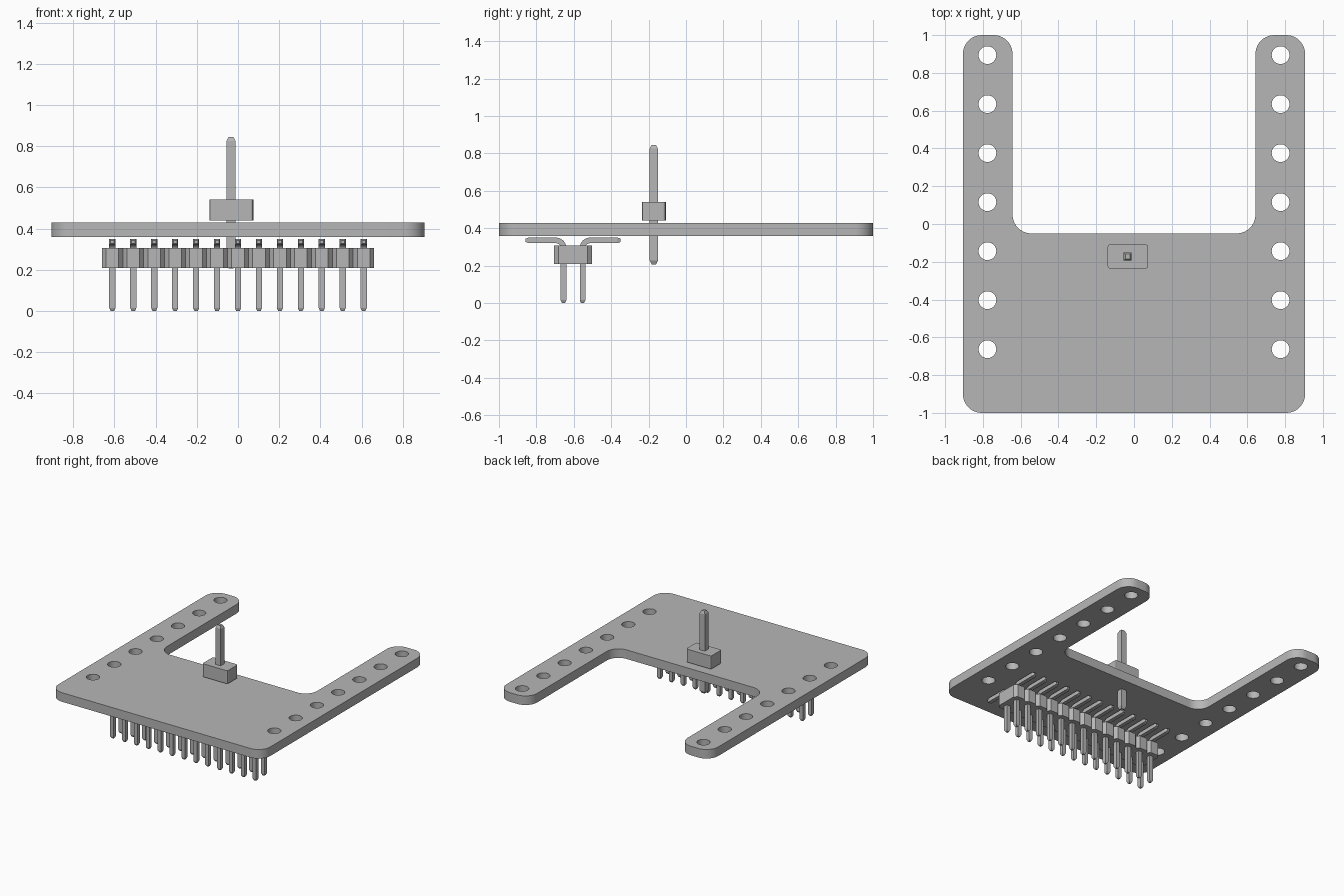
import bpy, bmesh, math
from mathutils import Vector

if "Cube" in bpy.data.objects:
    bpy.data.objects.remove(bpy.data.objects["Cube"], do_unlink=True)

grey = bpy.data.materials.new("plain_grey")
grey.diffuse_color = (0.47, 0.47, 0.47, 1)
grey.use_nodes = True
grey.node_tree.nodes["Principled BSDF"].inputs["Base Color"].default_value = (0.47, 0.47, 0.47, 1)


def add_object(name, mesh, location=(0, 0, 0)):
    obj = bpy.data.objects.new(name, mesh)
    obj.location = location
    bpy.context.collection.objects.link(obj)
    return obj


def finish(name, bm):
    bmesh.ops.recalc_face_normals(bm, faces=bm.faces)
    mesh = bpy.data.meshes.new(name)
    bm.to_mesh(mesh)
    bm.free()
    mesh.materials.append(grey)
    return mesh


def prism(name, outline, z0, z1):
    bm = bmesh.new()
    face = bm.faces.new([bm.verts.new((x, y, z0)) for x, y in outline])
    top = bmesh.ops.extrude_face_region(bm, geom=[face])["geom"]
    bmesh.ops.translate(bm, vec=(0, 0, z1 - z0),
                        verts=[v for v in top if isinstance(v, bmesh.types.BMVert)])
    return finish(name, bm)


def rounded(corners, radius, steps):
    """Outline with every right-angled corner rounded."""
    pts = []
    for i, c in enumerate(corners):
        p = Vector(c)
        u = (Vector(corners[i - 1]) - p).normalized() * radius
        v = (Vector(corners[(i + 1) % len(corners)]) - p).normalized() * radius
        for k in range(steps + 1):
            t = math.pi / 2 * k / steps
            pts.append(tuple(p + u + v - v * math.cos(t) - u * math.sin(t)))
    return pts


def square_pin(name, path, half, tip=0.015):
    """Square wire along a (y, z) path with tapered tips."""
    path = [Vector((0, y, z)) for y, z in path]
    start = (path[1] - path[0]).normalized() * tip
    end = (path[-1] - path[-2]).normalized() * tip
    path = [path[0], path[0] + start] + path[1:-1] + [path[-1] - end, path[-1]]
    bm = bmesh.new()
    rings = []
    for i, p in enumerate(path):
        tangent = (path[min(i + 1, len(path) - 1)] - path[max(i - 1, 0)]).normalized()
        side = Vector((1, 0, 0))
        up = tangent.cross(side)
        h = half * (0.55 if i in (0, len(path) - 1) else 1)
        rings.append([bm.verts.new(p + side * a * h + up * b * h)
                      for a, b in ((-1, -1), (1, -1), (1, 1), (-1, 1))])
    for r0, r1 in zip(rings, rings[1:]):
        for j in range(4):
            k = (j + 1) % 4
            bm.faces.new((r0[j], r0[k], r1[k], r1[j]))
    bm.faces.new(rings[0])
    bm.faces.new(rings[-1])
    return finish(name, bm)


# U-shaped board with two rows of round holes
W, ARM, SLOT = 0.906, 0.643, -0.05
outline = rounded([(-W, -1), (W, -1), (W, 1), (ARM, 1), (ARM, SLOT),
                   (-ARM, SLOT), (-ARM, 1), (-W, 1)], 0.1, 10)
loops = [outline]
for side in (-1, 1):
    for i in range(7):
        cy = 0.894 - i * 0.2595
        loops.append([(side * 0.776 + 0.047 * math.cos(a), cy + 0.047 * math.sin(a))
                      for a in (k * math.tau / 32 for k in range(32))])
curve = bpy.data.curves.new("board_outline", "CURVE")
curve.dimensions = "2D"
curve.fill_mode = "BOTH"
curve.extrude = 0.035
for loop in loops:
    spline = curve.splines.new("POLY")
    spline.points.add(len(loop) - 1)
    for point, (x, y) in zip(spline.points, loop):
        point.co = (x, y, 0, 1)
    spline.use_cyclic_u = True
helper = add_object("board_outline", curve)
bpy.context.view_layer.update()
mesh = bpy.data.meshes.new_from_object(helper.evaluated_get(bpy.context.evaluated_depsgraph_get()))
bpy.data.objects.remove(helper, do_unlink=True)
bm = bmesh.new()
bm.from_mesh(mesh)
bmesh.ops.remove_doubles(bm, verts=bm.verts, dist=0.0001)
board = add_object("board", finish("board", bm), (0, 0, 0.394))
bpy.ops.object.select_all(action="DESELECT")
board.select_set(True)
bpy.context.view_layer.objects.active = board
bpy.ops.object.shade_smooth_by_angle(angle=math.radians(30))

# Header body: a strip of units with chamfered corners
COUNT, PITCH, HEAD_Y = 13, 0.1017, -0.604
edge = []
for i in range(COUNT):
    x = (i - (COUNT - 1) / 2) * PITCH
    edge += [(x - PITCH / 2, 0.078), (x - 0.031, 0.101), (x + 0.031, 0.101)]
edge.append((COUNT * PITCH / 2, 0.078))
body = edge + [(x, -y) for x, y in reversed(edge)]
add_object("header_body", prism("header_body", body, 0.208, 0.307), (0, HEAD_Y, 0))

# Two rows of bent header pins, feet pointing outward
for row, s in (("front", -1), ("back", 1)):
    bend = [(s * (0.051 + 0.04 * (1 - math.cos(t))), 0.295 + 0.04 * math.sin(t))
            for t in (k * math.pi / 12 for k in range(7))]
    pin = square_pin(row + "_pin", [(s * 0.051, 0)] + bend + [(s * 0.254, 0.335)], 0.015)
    for i in range(COUNT):
        add_object(f"{row}_pin_{i + 1}", pin, ((i - (COUNT - 1) / 2) * PITCH, HEAD_Y, 0))

# Single upright pin with its block, passing through the board
block = rounded([(-0.107, -0.064), (0.107, -0.064), (0.107, 0.064), (-0.107, 0.064)], 0.012, 2)
add_object("upright_block", prism("upright_block", block, 0.44, 0.541), (-0.032, -0.172, 0))
add_object("upright_pin", square_pin("upright_pin", [(0, 0.207), (0, 0.845)], 0.022, 0.02),
           (-0.034, -0.172, 0))
